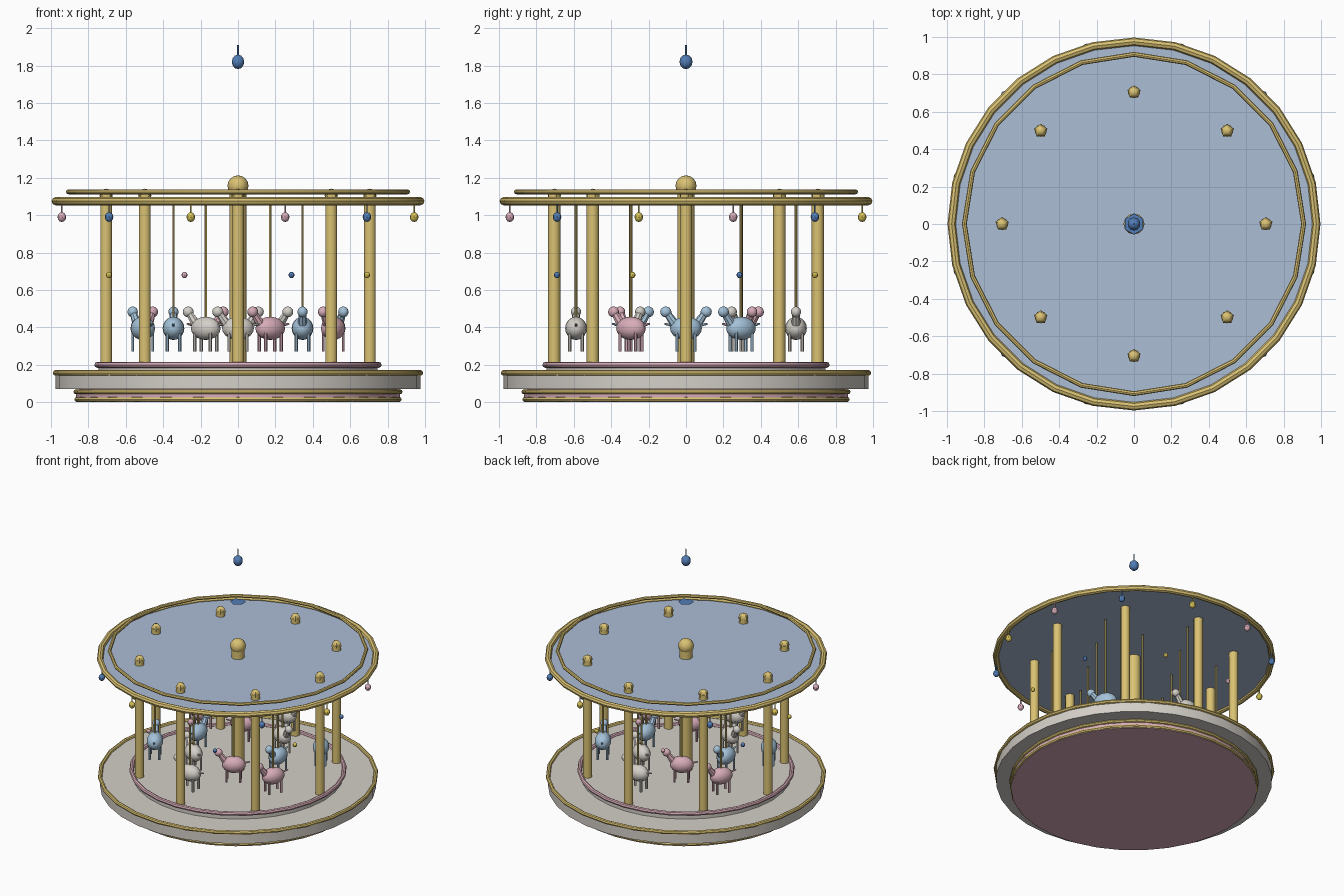
import bpy, bmesh
from math import cos, sin, pi, radians
from mathutils import Matrix, Vector

cube = bpy.data.objects.get("Cube")
if cube:
    bpy.data.objects.remove(cube, do_unlink=True)


def material(name, rgb):
    lin = [(c / 255 / 12.92) if c < 11 else ((c / 255 + 0.055) / 1.055) ** 2.4 for c in rgb]
    m = bpy.data.materials.new(name)
    m.use_nodes = True
    m.diffuse_color = (*lin, 1)
    m.node_tree.nodes["Principled BSDF"].inputs["Base Color"].default_value = (*lin, 1)
    return m


gold = material("gold", (218, 194, 115))
cream = material("cream", (212, 207, 200))
pink = material("pink", (215, 172, 184))
pale_blue = material("pale blue", (165, 195, 218))
roof_blue = material("roof blue", (172, 190, 214))
deep_blue = material("deep blue", (82, 125, 182))
yellow = material("yellow", (214, 194, 85))


# Mesh pieces added to a bmesh
def ball(bm, center, size, segs=12):
    mat = Matrix.Translation(center) @ Matrix.Diagonal((*size, 1))
    bmesh.ops.create_uvsphere(bm, u_segments=segs, v_segments=max(6, segs * 2 // 3),
                              radius=1, matrix=mat)


def rod(bm, a, b, r1, r2=None, segs=8):
    a, b = Vector(a), Vector(b)
    d = b - a
    mat = Matrix.Translation((a + b) / 2) @ d.to_track_quat('Z', 'Y').to_matrix().to_4x4()
    bmesh.ops.create_cone(bm, cap_ends=True, segments=segs, radius1=r1,
                          radius2=r1 if r2 is None else r2, depth=d.length, matrix=mat)


def finish_mesh(bm, name, mat):
    me = bpy.data.meshes.new(name)
    bm.to_mesh(me)
    bm.free()
    me.materials.append(mat)
    return me


def place(name, me, loc=(0, 0, 0), turn=0):
    ob = bpy.data.objects.new(name, me)
    ob.location = loc
    ob.rotation_euler.z = turn
    bpy.context.collection.objects.link(ob)
    return ob


def disc(name, r, z0, z1, mat, segs=32):
    bm = bmesh.new()
    rod(bm, (0, 0, z0), (0, 0, z1), r, segs=segs)
    return place(name, finish_mesh(bm, name, mat))


def sheet(name, r, z, mat, segs):
    bm = bmesh.new()
    bmesh.ops.create_circle(bm, cap_ends=True, segments=segs, radius=r)
    return place(name, finish_mesh(bm, name, mat), (0, 0, z))


def ring(name, r, thick, z, mat, segs=28):
    bpy.ops.mesh.primitive_torus_add(major_radius=r, minor_radius=thick, location=(0, 0, z),
                                     major_segments=segs, minor_segments=8)
    ob = bpy.context.object
    ob.name = name
    ob.data.materials.append(mat)


def around(count, r, start=0.0):
    for i in range(count):
        a = radians(start) + 2 * pi * i / count
        yield i, a, (r * cos(a), r * sin(a), 0)


# Stepped base
disc("plinth", 0.865, 0, 0.07, pink)
disc("platform", 0.975, 0.07, 0.155, cream)
disc("floor", 0.745, 0.15, 0.198, cream)
ring("plinth_lower_ring", 0.862, 0.013, 0.015, gold)
ring("plinth_upper_ring", 0.867, 0.013, 0.056, gold)
ring("platform_ring", 0.975, 0.015, 0.157, gold)
ring("floor_ring", 0.752, 0.016, 0.2, pink)

# Flat canopy and its rims
sheet("canopy", 0.975, 1.07, roof_blue, 28)
ring("canopy_rim", 0.975, 0.022, 1.075, gold)
ring("upper_rim", 0.907, 0.013, 1.125, gold, 20)

# Centre column with a ball on top
bm = bmesh.new()
rod(bm, (0, 0, 0.19), (0, 0, 1.14), 0.046, segs=16)
ball(bm, (0, 0, 1.157), (0.056, 0.056, 0.056), 12)
place("centre_column", finish_mesh(bm, "centre_column", gold))

# Floating spire top
sheet("spire_plate", 0.056, 1.5, deep_blue, 6)
bm = bmesh.new()
ball(bm, (0, 0, 1.82), (0.035, 0.035, 0.039), 10)
rod(bm, (0, 0, 1.84), (0, 0, 1.91), 0.005, segs=6)
place("spire_ball", finish_mesh(bm, "spire_ball", deep_blue))

# Outer poles with knobs
bm = bmesh.new()
rod(bm, (0, 0, 0.16), (0, 0, 1.11), 0.033, segs=10)
ball(bm, (0, 0, 1.105), (0.037, 0.037, 0.037), 5)
pole = finish_mesh(bm, "pole", gold)
for i, a, p in around(8, 0.705):
    place("pole", pole, p)


# Ride animals, facing +x in their own frame
def animal(mat):
    bm = bmesh.new()
    ball(bm, (0, 0, 0.395), (0.085, 0.058, 0.062), 16)
    rod(bm, (0.055, 0, 0.41), (0.1, 0, 0.475), 0.026, 0.019)
    ball(bm, (0.108, 0, 0.483), (0.03, 0.027, 0.029))
    rod(bm, (-0.075, 0, 0.41), (-0.115, 0, 0.42), 0.008, 0.005, 6)
    for x in (-0.048, 0.048):
        for y in (-0.034, 0.034):
            rod(bm, (x, y, 0.27), (x, y, 0.385), 0.009, segs=6)
    return finish_mesh(bm, "animal", mat)


herd = [animal(m) for m in (pale_blue, cream, pink)]
bm = bmesh.new()
rod(bm, (0, 0, 0.4), (0, 0, 1.06), 0.007, segs=6)
hanger = finish_mesh(bm, "hanger", gold)
for radius, start in ((0.345, 0), (0.588, 30)):
    for i, a, p in around(6, radius, start):
        place("animal", herd[i % 3], p, a - pi / 2)
        place("hanger", hanger, p)


# Hanging ornaments under the rim, and small balls between the poles
def ornament(mat):
    bm = bmesh.new()
    ball(bm, (0, 0, 0.99), (0.023, 0.023, 0.026), 8)
    rod(bm, (0, 0, 1.0), (0, 0, 1.06), 0.004, segs=6)
    return finish_mesh(bm, "ornament", mat)


def bead(mat):
    bm = bmesh.new()
    ball(bm, (0, 0, 0.68), (0.016, 0.016, 0.017), 8)
    return finish_mesh(bm, "bead", mat)


ornaments = [ornament(m) for m in (pink, deep_blue, yellow)]
for i, a, p in around(12, 0.975, 15):
    place("ornament", ornaments[i % 3], p)
beads = [bead(m) for m in (deep_blue, yellow, pink)]
for i, a, p in around(8, 0.747, 22.5):
    place("bead", beads[i % 3], p)

# Smooth shading with sharp edges kept
bpy.ops.object.select_all(action='SELECT')
bpy.context.view_layer.objects.active = bpy.data.objects["centre_column"]
for ob in list(bpy.context.selected_objects):
    ob.select_set(ob.type == 'MESH')
bpy.ops.object.shade_smooth_by_angle(angle=radians(40))
